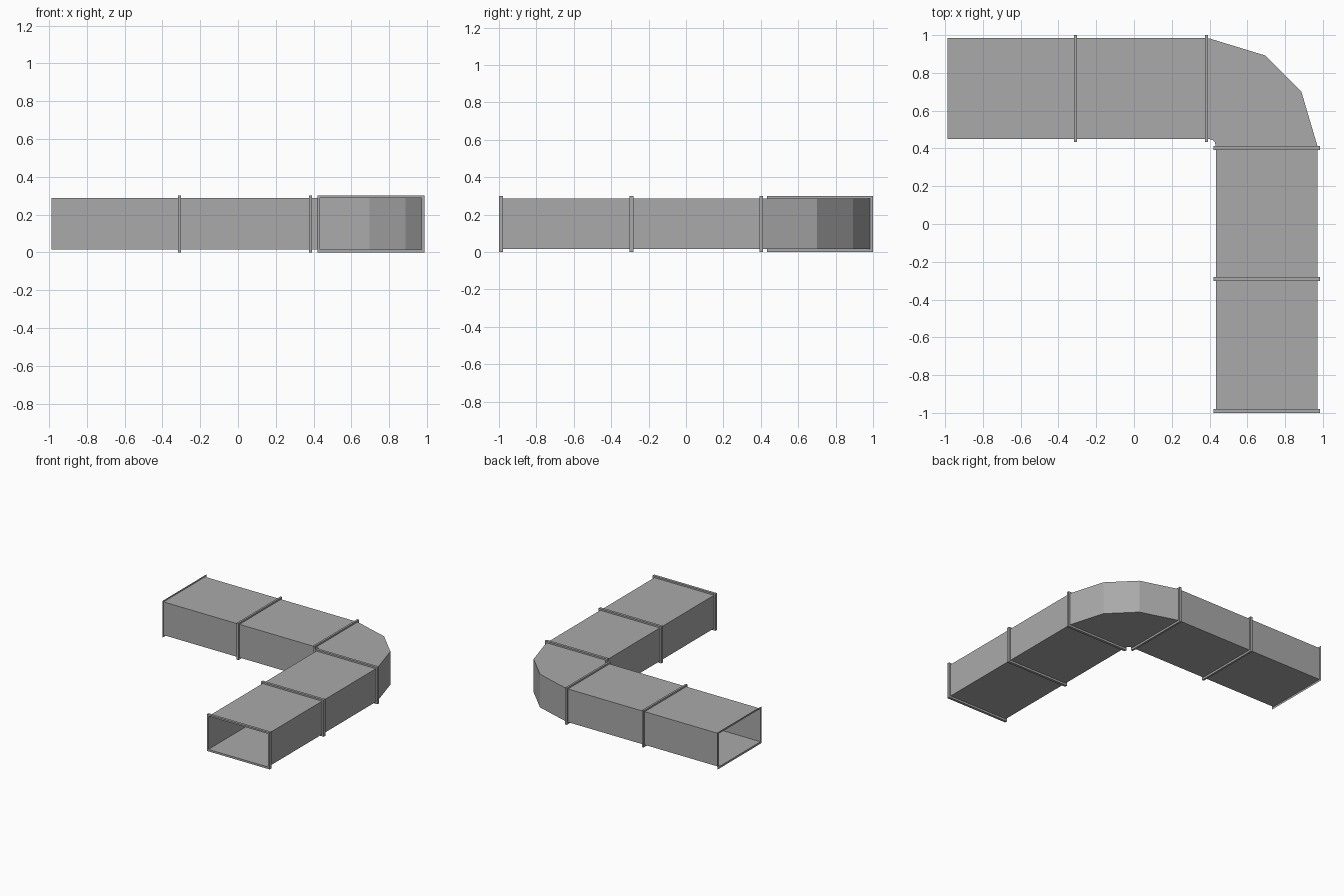
import bpy

if "Cube" in bpy.data.objects:
    bpy.data.objects.remove(bpy.data.objects["Cube"])

Z0, Z1 = 0.016, 0.287      # duct wall heights
F0, F1 = 0.0, 0.30         # flange heights
XI, XO = 0.433, 0.971      # inner / outer walls of the front leg
YI, YO = 0.449, 0.985      # inner / outer walls of the side leg

# Dark sheet metal
metal = bpy.data.materials.new("sheet_metal")
metal.diffuse_color = (0.40, 0.40, 0.40, 1.0)
metal.use_nodes = True
metal.node_tree.nodes["Principled BSDF"].inputs["Base Color"].default_value = metal.diffuse_color


def make_object(name, verts, faces):
    mesh = bpy.data.meshes.new(name)
    mesh.from_pydata(verts, [], faces)
    mesh.update()
    mesh.materials.append(metal)
    obj = bpy.data.objects.new(name, mesh)
    bpy.context.collection.objects.link(obj)
    return obj


def loft(name, rings, closed=False):
    """Skin four-cornered rings; optionally join the last ring to the first."""
    verts = [v for r in rings for v in r]
    n = len(rings)
    faces = []
    for i in range(n if closed else n - 1):
        a, b = 4 * i, 4 * ((i + 1) % n)
        for k in range(4):
            m = (k + 1) % 4
            faces.append((a + k, a + m, b + m, b + k))
    return make_object(name, verts, faces)


def section(outer, inner, z0=Z0, z1=Z1):
    """Upright rectangle between two plan points."""
    return [(*outer, z0), (*inner, z0), (*inner, z1), (*outer, z1)]


def section_y(y, grow=False):
    if grow:
        return section((0.986, y), (0.42, y), F0, F1)
    return section((XO, y), (XI, y))


def section_x(x, grow=False):
    if grow:
        return section((x, 1.0), (x, 0.434), F0, F1)
    return section((x, YO), (x, YI))


def flange(name, sec, a, b):
    """Rectangular collar around the duct."""
    loft(name, [sec(a), sec(a, True), sec(b, True), sec(b)], closed=True)


# Straight sheet-metal sections
for i, (a, b) in enumerate([(-0.996, -0.291), (-0.291, 0.402)]):
    loft(f"front_duct_{i + 1}", [section_y(b), section_y(a)])
for i, (a, b) in enumerate([(-0.987, -0.309), (-0.309, 0.384)]):
    loft(f"side_duct_{i + 1}", [section_x(a), section_x(b)])

# Faceted elbow
outer = [(0.384, YO), (0.40, 0.982), (0.695, 0.892), (0.886, 0.701), (XO, 0.413), (XO, 0.402)]
inner = [(0.384, YI), (0.40, YI), (0.417, 0.444), (0.428, 0.433), (XI, 0.413), (XI, 0.402)]
loft("elbow", [section(o, i) for o, i in zip(outer, inner)])

# Collars on the front leg
for i, y in enumerate([-1.0, -0.302, 0.392]):
    flange(f"front_flange_{i + 1}", section_y, y, y + 0.021)

# Collars on the side leg, with a flat lip at the open end
for i, x in enumerate([-0.317, 0.376]):
    flange(f"side_flange_{i + 1}", section_x, x, x + 0.016)
loft("side_end_lip", [section_x(-0.987, True), section_x(-0.987)])
